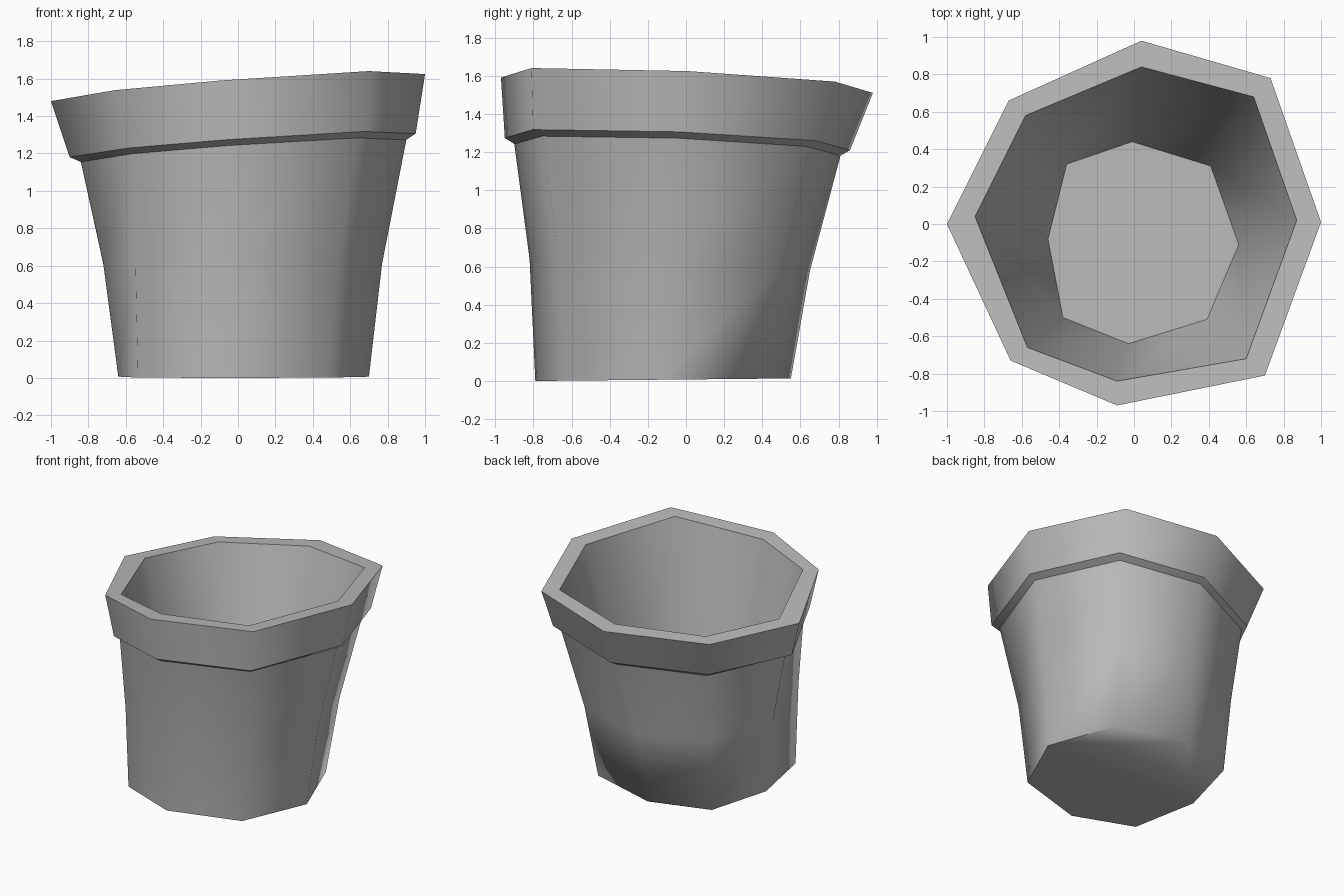
import bpy
import bmesh

cube = bpy.data.objects.get("Cube")
if cube:
    bpy.data.objects.remove(cube, do_unlink=True)

# Warped octagons: the wide mouth and the narrow foot
MOUTH = [(1, .01), (.73, .78), (.04, .98), (-.67, .66),
         (-1, 0), (-.66, -.73), (-.09, -.97), (.70, -.81)]
FOOT = [(.56, -.11), (.41, .31), (-.01, .44), (-.36, .32),
        (-.46, -.08), (-.38, -.50), (-.03, -.64), (.39, -.51)]
INNER_MOUTH = [(.87, .02), (.64, .68), (.04, .84), (-.58, .58),
               (-.85, .04), (-.57, -.66), (-.09, -.84), (.60, -.72)]


def fit(points, x_range, y_range):
    """Stretch an outline to the given extents."""
    result = []
    for p in points:
        q = []
        for axis, (low, high) in enumerate((x_range, y_range)):
            a = min(c[axis] for c in points)
            b = max(c[axis] for c in points)
            q.append(low + (p[axis] - a) / (b - a) * (high - low))
        result.append(q)
    return result


def outline(blend, x_range, y_range):
    """Mix mouth and foot outlines, then fit to size."""
    m, f = fit(MOUTH, x_range, y_range), fit(FOOT, x_range, y_range)
    return [[a + (b - a) * blend for a, b in zip(p, q)] for p, q in zip(m, f)]


# Each ring: outline, height, tilt in x, tilt in y, sharp edge
RINGS = [
    (outline(1, (-.64, .70), (-.79, .55)), .008, 0, .01, True),
    (outline(.6, (-.72, .77), (-.82, .65)), .605, 0, -.04, False),
    (outline(.1, (-.84, .90), (-.90, .81)), 1.21, .068, -.04, True),
    (outline(0, (-.90, .95), (-.95, .86)), 1.24, .068, -.04, True),
    (MOUTH, 1.5525, .0725, -.046, True),
    (INNER_MOUTH, 1.5525, .0725, -.046, True),
    (FOOT, .12, 0, 0, True),
]

# Pot: loft the rings from the foot over the rim to the inner floor
bm = bmesh.new()
loops = []
for points, height, tilt_x, tilt_y, _ in RINGS:
    loops.append([bm.verts.new((x, y, height + tilt_x * x + tilt_y * y))
                  for x, y in points])
for low, high in zip(loops, loops[1:]):
    for i in range(8):
        j = (i + 1) % 8
        bm.faces.new((low[i], low[j], high[j], high[i]))
bm.faces.new(loops[0][::-1])
bm.faces.new(loops[-1])
for face in bm.faces:
    face.smooth = True

# Crisp ring edges, with a softened stretch along the back of the foot
for loop, ring in zip(loops, RINGS):
    for i in range(8):
        soft_back = loop is loops[0] and i in (1, 2)
        bm.edges.get((loop[i], loop[(i + 1) % 8])).smooth = not ring[4] or soft_back

mesh = bpy.data.meshes.new("flower_pot")
bm.to_mesh(mesh)
bm.free()
pot = bpy.data.objects.new("flower_pot", mesh)
bpy.context.collection.objects.link(pot)

# Plain grey finish
grey = bpy.data.materials.new("plain_grey")
grey.use_nodes = True
color = (.5, .5, .5, 1)
grey.diffuse_color = color
grey.node_tree.nodes["Principled BSDF"].inputs["Base Color"].default_value = color
mesh.materials.append(grey)
